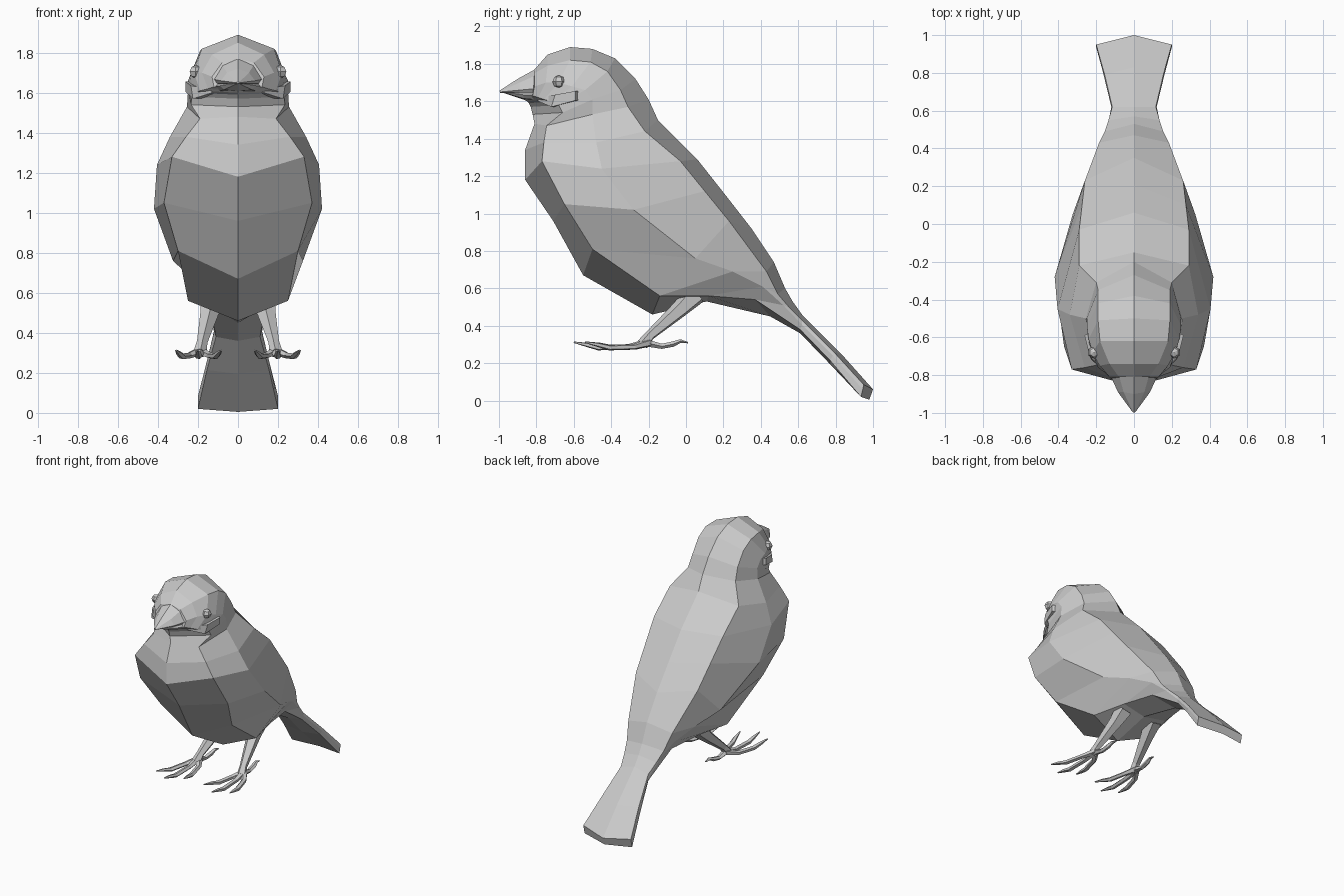
import bpy, bmesh
from mathutils import Vector


def loft(name, rings, cap_start=True, cap_end=True, mirror=False):
    """Skin a list of closed rings of equal length."""
    bm = bmesh.new()
    vs = [[bm.verts.new(p) for p in r] for r in rings]
    n = len(vs[0])
    for a, b in zip(vs, vs[1:]):
        for i in range(n):
            j = (i + 1) % n
            bm.faces.new((a[i], a[j], b[j], b[i]))
    if cap_start:
        bm.faces.new(vs[0][::-1])
    if cap_end:
        bm.faces.new(vs[-1])
    bmesh.ops.remove_doubles(bm, verts=bm.verts, dist=0.0005)
    bmesh.ops.recalc_face_normals(bm, faces=bm.faces)
    me = bpy.data.meshes.new(name)
    bm.to_mesh(me)
    bm.free()
    ob = bpy.data.objects.new(name, me)
    bpy.context.collection.objects.link(ob)
    if mirror:
        ob.modifiers.new("Mirror", "MIRROR").use_mirror_merge = False
    return ob


def ring(top, edge, side, low, bottom):
    """Eight-sided symmetric section: centre points (y, z), side points (x, y, z)."""
    half = [edge, side, low]
    return ([(0, *top)] + half + [(0, *bottom)]
            + [(-x, y, z) for x, y, z in reversed(half)])


def tube(name, pts, radii, flat=1.0):
    """Five-sided tapered limb along a path, mirrored to the other side."""
    from math import cos, sin, tau
    pts = [Vector(p) for p in pts]
    rings = []
    for i, (p, r) in enumerate(zip(pts, radii)):
        d = (pts[min(i + 1, len(pts) - 1)] - pts[max(i - 1, 0)]).normalized()
        u = d.cross(Vector((0, 0, 1))).normalized()
        w = u.cross(d)
        rings.append([p + u * r * cos(k * tau / 5) + w * r * flat * sin(k * tau / 5)
                      for k in range(5)])
    return loft(name, rings, mirror=True)


# Shared seams between head, body and tail
neck = ring((-.20, 1.61), (.20, -.31, 1.57), (.255, -.50, 1.53), (.19, -.745, 1.47), (-.81, 1.48))
rump = ring((.62, .46), (.115, .62, .43), (.12, .62, .405), (.11, .61, .38), (.61, .36))

# Body: back ridge, wing edge, flank, breast edge, belly
body = [
    neck,
    ring((-.15, 1.50), (.29, -.22, 1.44), (.34, -.48, 1.38), (.26, -.76, 1.38), (-.86, 1.34)),
    ring((.06, 1.29), (.29, -.03, 1.28), (.405, -.45, 1.24), (.33, -.77, 1.28), (-.86, 1.18)),
    ring((.21, 1.10), (.275, .10, 1.12), (.42, -.28, 1.02), (.37, -.65, 1.05), (-.71, .96)),
    ring((.35, .92), (.26, .23, .96), (.325, .05, .76), (.30, -.50, .81), (-.55, .67)),
    ring((.47, .74), (.185, .43, .69), (.25, .25, .69), (.25, -.14, .56), (-.18, .46)),
    ring((.53, .60), (.155, .49, .57), (.18, .41, .61), (.19, .12, .56), (.11, .53)),
    ring((.57, .53), (.135, .55, .50), (.14, .52, .51), (.14, .37, .54), (.45, .45)),
    rump,
]
loft("body", body, False, False)

# Tail fan
tail = [
    rump,
    ring((.83, .25), (.155, .79, .26), (.16, .785, .24), (.155, .77, .215), (.77, .195)),
    ring((1.0, .06), (.20, .95, .085), (.20, .945, .06), (.20, .935, .02), (.98, .005)),
]
loft("tail", tail, False, True)

# Head, from neck forward to the beak base
head = [
    neck,
    ring((-.27, 1.72), (.19, -.35, 1.66), (.25, -.50, 1.61), (.235, -.66, 1.54), (-.82, 1.53)),
    ring((-.38, 1.83), (.19, -.42, 1.76), (.25, -.54, 1.66), (.23, -.68, 1.58), (-.83, 1.57)),
    ring((-.50, 1.88), (.19, -.51, 1.81), (.24, -.61, 1.68), (.21, -.72, 1.60), (-.84, 1.59)),
    ring((-.62, 1.89), (.18, -.62, 1.82), (.22, -.68, 1.70), (.19, -.76, 1.61), (-.85, 1.60)),
    ring((-.74, 1.85), (.13, -.74, 1.79), (.18, -.75, 1.70), (.15, -.79, 1.62), (-.86, 1.605)),
    ring((-.81, 1.77), (.08, -.81, 1.75), (.13, -.81, 1.68), (.12, -.82, 1.63), (-.87, 1.61)),
]
loft("head", head, False, True)

# Beak: upper and lower halves
loft("upper_beak", [
    ring((-.80, 1.775), (.08, -.80, 1.74), (.135, -.78, 1.67), (.12, -.78, 1.645), (-.80, 1.64)),
    ring((-.90, 1.72), (.055, -.89, 1.70), (.085, -.89, 1.66), (.07, -.89, 1.645), (-.90, 1.64)),
    ring((-1.0, 1.655), (.006, -.995, 1.653), (.008, -.995, 1.65), (.006, -.995, 1.648), (-1.0, 1.646)),
])
loft("lower_beak", [
    ring((-.76, 1.65), (.12, -.76, 1.65), (.14, -.76, 1.63), (.11, -.76, 1.605), (-.76, 1.60)),
    ring((-.87, 1.65), (.07, -.87, 1.65), (.09, -.87, 1.635), (.07, -.87, 1.615), (-.87, 1.61)),
    ring((-.97, 1.65), (.006, -.97, 1.65), (.008, -.97, 1.648), (.006, -.97, 1.645), (-.97, 1.643)),
])

# Cheek tufts below the eyes
loft("cheek", [
    [(.14, -.79, 1.62), (.13, -.79, 1.60), (.10, -.77, 1.60), (.10, -.77, 1.62)],
    [(.235, -.70, 1.635), (.225, -.72, 1.57), (.17, -.70, 1.57), (.17, -.68, 1.635)],
    [(.262, -.59, 1.655), (.262, -.59, 1.605), (.21, -.56, 1.605), (.21, -.56, 1.655)],
], mirror=True)

# Eyes
bpy.ops.mesh.primitive_uv_sphere_add(segments=6, ring_count=4, radius=.034, location=(.212, -.68, 1.705))
eye = bpy.context.object
eye.name = "eye"
bpy.ops.object.transform_apply(location=True)
eye.modifiers.new("Mirror", "MIRROR")

# Legs and toes with curved claws
tube("leg", [(.13, .05, .57), (.145, -.03, .49), (.18, -.19, .35), (.19, -.23, .30)],
     [.065, .048, .028, .034])
for name, dx, tip in (("inner_toe", -.105, -.53), ("middle_toe", .01, -.60), ("outer_toe", .12, -.54)):
    s = tip + .20
    path = [(0, -.20, .31), (.45, s * .55 - .20 * .45, .287), (.75, tip + .13, .283),
            (.88, tip + .07, .298), (1, tip, .312)]
    tube(name, [(.19 + dx * t, y, z) for t, y, z in path], [.028, .019, .019, .015, .005], .8)
tube("hind_toe", [(.19, -.22, .31), (.185, -.13, .29), (.18, -.07, .302), (.175, -.03, .318), (.172, .01, .31)],
     [.026, .018, .019, .013, .005], .8)
